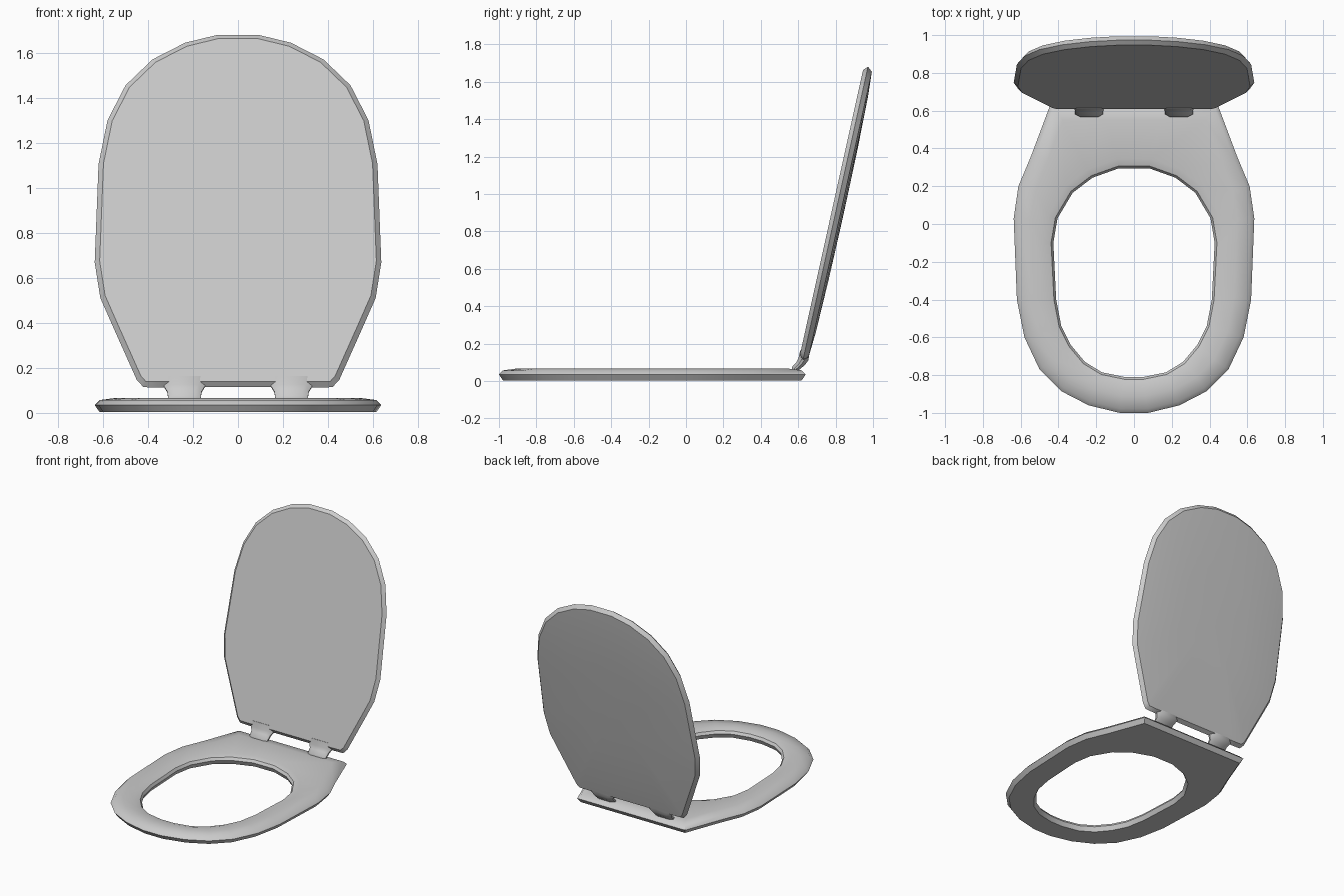
import bpy, bmesh, math
from mathutils import Vector

if "Cube" in bpy.data.objects:
    bpy.data.objects.remove(bpy.data.objects["Cube"])

LEAN = math.radians(12.5)


def mirrored(half):
    """Close a right-hand half outline by mirroring it across x = 0."""
    return [Vector(p) for p in half] + [Vector((-x, y)) for x, y in reversed(half)]


def inset(pts, d):
    """Mitred inset of a counter-clockwise outline (negative d grows it)."""
    out = []
    for i, p in enumerate(pts):
        a = (p - pts[i - 1]).normalized()
        b = (pts[(i + 1) % len(pts)] - p).normalized()
        na, nb = Vector((-a.y, a.x)), Vector((-b.y, b.x))
        out.append(p + (na + nb) * d / (1 + na.dot(nb)))
    return out


def loft(name, rings, closed=False, angle=40):
    """Skin a list of equal-length rings; cap the ends unless closed."""
    bm = bmesh.new()
    loops = [[bm.verts.new(p) for p in r] for r in rings]
    n = len(rings[0])
    for k in range(len(loops) if closed else len(loops) - 1):
        a, b = loops[k], loops[(k + 1) % len(loops)]
        for i in range(n):
            j = (i + 1) % n
            bm.faces.new((a[i], a[j], b[j], b[i]))
    if not closed:
        bm.faces.new(loops[0][::-1])
        bm.faces.new(loops[-1])
    bmesh.ops.recalc_face_normals(bm, faces=bm.faces)
    me = bpy.data.meshes.new(name)
    bm.to_mesh(me)
    bm.free()
    ob = bpy.data.objects.new(name, me)
    bpy.context.collection.objects.link(ob)
    bpy.ops.object.select_all(action='DESELECT')
    ob.select_set(True)
    bpy.context.view_layer.objects.active = ob
    bpy.ops.object.shade_smooth_by_angle(angle=math.radians(angle))
    return ob


def flat(pts, z):
    return [Vector((p.x, p.y, z)) for p in pts]


# Seat: ring-shaped section swept between outer rim and hole
outer = mirrored([(.075, -1), (.24, -.96), (.385, -.885), (.5, -.77), (.58, -.6),
                  (.62, -.4), (.637, .03), (.612, .2), (.545, .36), (.44, .64), (.15, .64)])
hole = mirrored([(.05, -.81), (.17, -.785), (.26, -.73), (.335, -.64), (.385, -.54),
                 (.412, -.4), (.427, -.1), (.405, .03), (.325, .165), (.22, .245), (.08, .295)])
loft("seat", [
    flat(inset(outer, .022), .003), flat(outer, .035), flat(inset(outer, .022), .057),
    flat(inset(outer, .09), .066), flat(inset(hole, -.05), .065),
    flat(inset(hole, -.012), .054), flat(hole, .035), flat(inset(hole, -.015), .003),
], closed=True)


# Lid: flat inner face, bevelled rim, gently domed outer face, leaning back
def lean(pts, t):
    return [Vector((p.x, .578 + p.y * math.sin(LEAN) + t * math.cos(LEAN),
                    p.y * math.cos(LEAN) - t * math.sin(LEAN))) for p in pts]


def shrink(pts, f):
    c = Vector((0, .92))
    return [c + (p - c) * f for p in pts]


lid = mirrored([(.15, .122), (.34, .12), (.42, .122), (.45, .155), (.55, .384), (.612, .528),
                (.637, .69), (.62, 1.137), (.58, 1.337), (.5, 1.496), (.38, 1.614),
                (.235, 1.69), (.09, 1.726)])
loft("lid", [
    lean(inset(lid, .022), 0), lean(lid, .022), lean(inset(lid, .022), .048),
    lean(shrink(lid, .8), .057), lean(shrink(lid, .45), .063), lean(shrink(lid, .1), .065),
])


# Hinge tabs: chamfered sections bending from the lid down onto the seat
def tab_section(cx, half, yf, zf, yb, zb, c=.35):
    f, b = Vector((0, yf, zf)), Vector((0, yb, zb))
    uv = [(-1, c), (-1 + c, 0), (1 - c, 0), (1, c), (1, 1 - c), (1 - c, 1), (-1 + c, 1), (-1, 1 - c)]
    return [f.lerp(b, v) + Vector((cx + u * half, 0, 0)) for u, v in uv]


for side, cx in (("left", -.238), ("right", .238)):
    loft("hinge_tab_" + side, [
        tab_section(cx, .1, .611, .165, .66, .155),
        tab_section(cx, .092, .602, .125, .655, .112),
        tab_section(cx, .076, .59, .1, .635, .085),
        tab_section(cx, .073, .567, .075, .605, .06),
        tab_section(cx, .07, .567, .06, .6, .058),
    ], angle=50)
